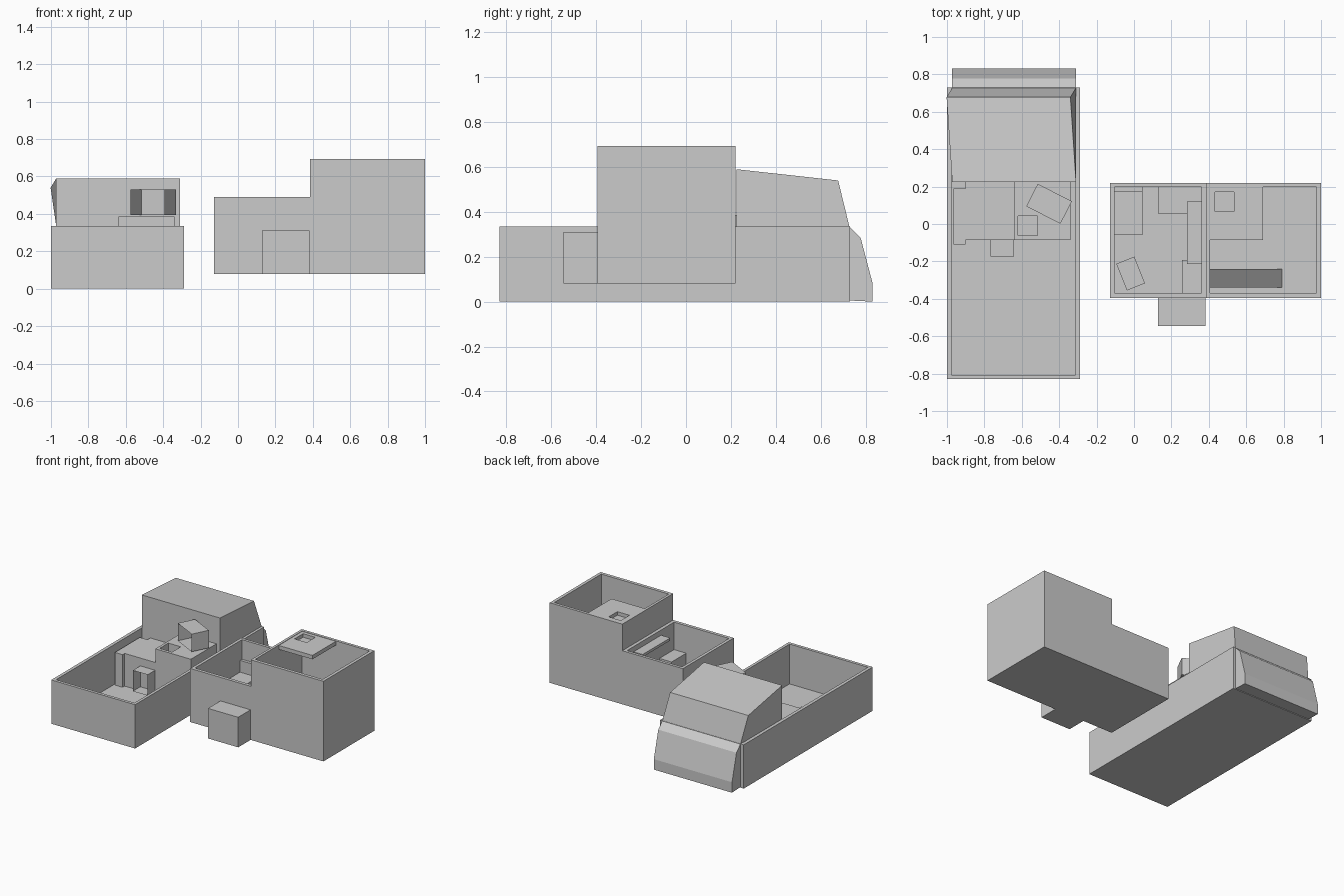
import bpy, bmesh
from mathutils import Matrix, Vector

if "Cube" in bpy.data.objects:
    bpy.data.objects.remove(bpy.data.objects["Cube"])


def mesh(name, verts, faces, fix=True):
    bm = bmesh.new()
    vs = [bm.verts.new(v) for v in verts]
    for f in faces:
        bm.faces.new([vs[i] for i in f])
    if fix:
        bmesh.ops.recalc_face_normals(bm, faces=bm.faces)
    me = bpy.data.meshes.new(name)
    bm.to_mesh(me)
    bm.free()
    ob = bpy.data.objects.new(name, me)
    bpy.context.collection.objects.link(ob)
    return ob


def prism(name, ring_a, ring_b):
    n = len(ring_a)
    sides = [(i, (i + 1) % n, (i + 1) % n + n, i + n) for i in range(n)]
    return mesh(name, ring_a + ring_b, [tuple(range(n)), tuple(range(n, 2 * n))] + sides)


def rect(x, y, z):
    return [(x[0], y[0], z), (x[1], y[0], z), (x[1], y[1], z), (x[0], y[1], z)]


def box(name, x, y, z):
    return prism(name, rect(x, y, z[0]), rect(x, y, z[1]))


def tub(name, x, y, z, inner_x, inner_y, floor):
    """Open-topped box: outer shell, rim, inner walls and floor."""
    v = (rect(x, y, z[0]) + rect(x, y, z[1])
         + rect(inner_x, inner_y, z[1]) + rect(inner_x, inner_y, floor))
    f = [(0, 1, 2, 3), (12, 13, 14, 15)]
    for r in (0, 4, 8):
        f += [(r + i, r + (i + 1) % 4, r + 4 + (i + 1) % 4, r + 4 + i) for i in range(4)]
    return mesh(name, v, f)


def turn(ob, centre, angle):
    ob.data.transform(Matrix.Rotation(angle, 4, 'Z'))
    ob.data.transform(Matrix.Translation(Vector(centre)))


def open_box(name, w, d, h):
    """Thin shell without its front face."""
    x, y = (-w / 2, w / 2), (-d / 2, d / 2)
    return mesh(name, rect(x, y, 0) + rect(x, y, h),
                [(0, 3, 2, 1), (4, 5, 6, 7), (1, 2, 6, 5), (2, 3, 7, 6), (3, 0, 4, 7)], False)


# Long tub on the left
tub("long_tub", (-1, -0.29), (-0.83, 0.73), (0, 0.335), (-0.975, -0.312), (-0.807, 0.70), 0.03)

# Rear block with skewed roof edge
profile = [(0.225, 0.03), (0.225, 0.59), (0.678, 0.54), (0.728, 0.335),
           (0.778, 0.285), (0.832, 0.08), (0.832, 0)]


def skewed(x):
    return [(x - (0.03 if z == 0.54 else 0), y, z) for y, z in profile]


prism("rear_block", skewed(-0.972), skewed(-0.31))

# Furniture in the long tub
box("side_cabinet", (-0.965, -0.90), (-0.11, 0.19), (0.03, 0.28))
box("low_counter", (-0.90, -0.64), (-0.085, 0.225), (0.03, 0.28))
tub("high_counter", (-0.64, -0.34), (-0.085, 0.225), (0.03, 0.385),
    (-0.62, -0.515), (-0.062, 0.043), 0.30)
turn(open_box("open_hood", 0.205, 0.135, 0.135), (-0.454, 0.108, 0.395), -0.47)
turn(open_box("small_oven", 0.125, 0.09, 0.16), (-0.705, -0.13, 0.06), 0)

# Two rooms on the right and the front block
tub("low_room", (-0.128, 0.385), (-0.395, 0.22), (0.08, 0.49), (-0.105, 0.36), (-0.37, 0.198), 0.105)
tub("tall_room", (0.385, 1), (-0.395, 0.22), (0.08, 0.693), (0.405, 0.976), (-0.37, 0.198), 0.105)
box("front_block", (0.128, 0.383), (-0.545, -0.395), (0.08, 0.31))

# Tall room: platform with square hatch, sloping stair
tub("platform", (0.405, 0.69), (-0.085, 0.198), (0.66, 0.69), (0.432, 0.535), (0.066, 0.17), 0.663)
slope = [(0.405, 0.56), (0.405, 0.60), (0.79, 0.105), (0.75, 0.105)]
prism("stair", [(x, -0.34, z) for x, z in slope], [(x, -0.24, z) for x, z in slope])

# Low room furniture
box("bench", (-0.105, 0.045), (-0.058, 0.175), (0.105, 0.25))
box("bench_back", (-0.105, 0.045), (0.175, 0.198), (0.105, 0.34))
box("cabinet", (0.128, 0.36), (0.055, 0.198), (0.105, 0.28))
box("wall_shelf", (0.283, 0.36), (-0.213, 0.12), (0.43, 0.45))
box("low_counter_side", (0.257, 0.36), (-0.37, -0.193), (0.105, 0.28))
turn(box("turned_stool", (-0.052, 0.052), (-0.077, 0.077), (0.105, 0.22)), (-0.018, -0.265, 0), 0.38)
